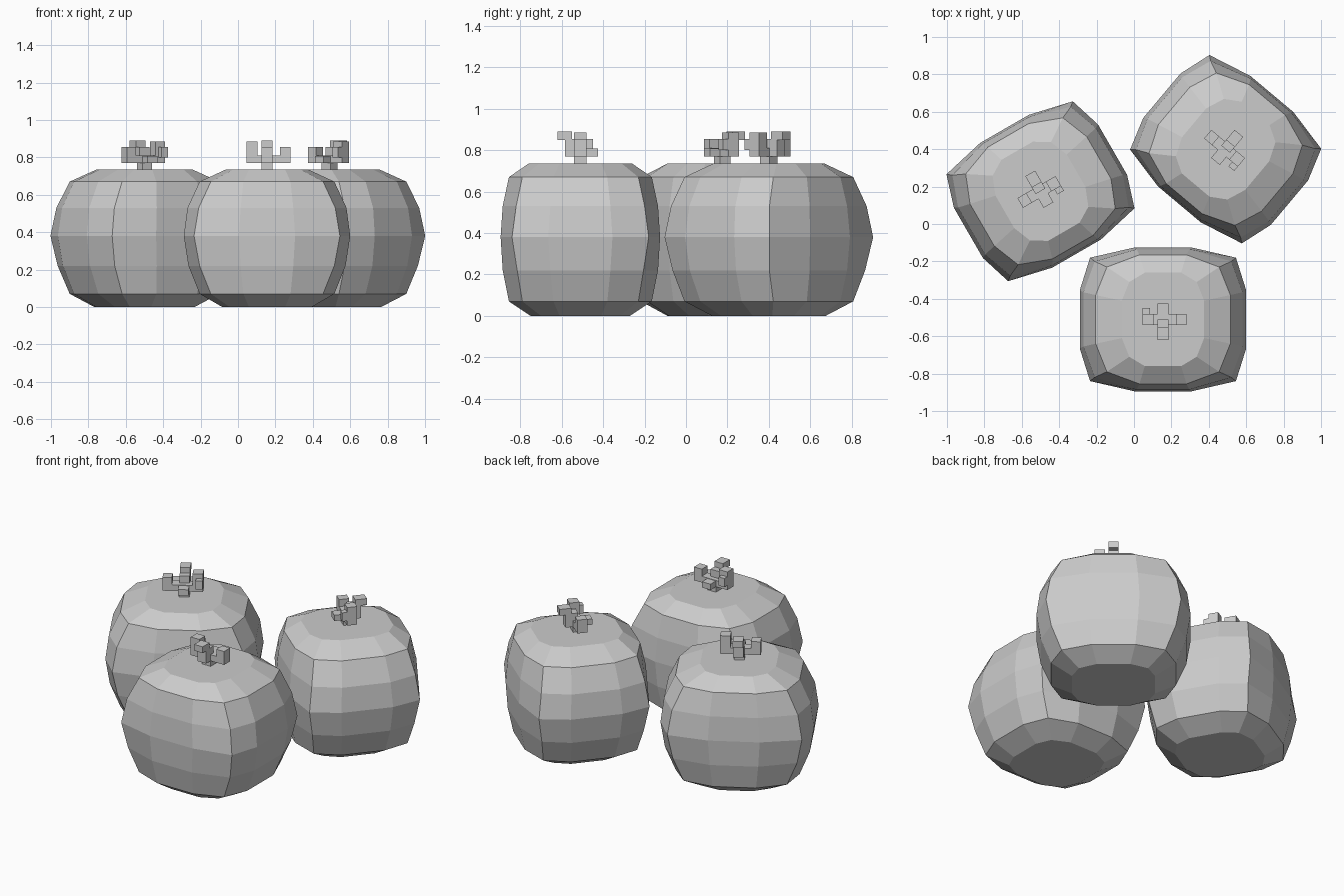
import bpy
import bmesh
from math import radians
from mathutils import Matrix, Vector

default = bpy.data.objects.get("Cube")
if default:
    bpy.data.objects.remove(default, do_unlink=True)

grey = bpy.data.materials.new("plain grey")
grey.use_nodes = True
colour = (0.6, 0.6, 0.6, 1)
grey.diffuse_color = colour
grey.node_tree.nodes["Principled BSDF"].inputs["Base Color"].default_value = colour

# Body rings: height, corner x, corner y, side x, side y, half width of flats
RINGS = [
    (0.00, 0.20, 0.19, 0.24, 0.24, 0.10),
    (0.07, 0.30, 0.28, 0.36, 0.345, 0.13),
    (0.22, 0.36, 0.305, 0.42, 0.375, 0.145),
    (0.38, 0.39, 0.33, 0.445, 0.385, 0.155),
    (0.53, 0.365, 0.31, 0.425, 0.375, 0.145),
    (0.67, 0.30, 0.28, 0.36, 0.345, 0.13),
    (0.735, 0.18, 0.20, 0.22, 0.25, 0.10),
]

# Stem blocks: low corner, high corner
BLOCKS = [
    ((-0.03, -0.03, 0.72), (0.03, 0.03, 0.78)),     # post
    ((-0.11, -0.03, 0.77), (0.125, 0.03, 0.81)),    # crossbar
    ((-0.11, -0.03, 0.77), (-0.05, 0.03, 0.885)),   # tall end
    ((-0.11, -0.03, 0.80), (-0.07, 0.06, 0.855)),   # tall end knob
    ((0.07, -0.03, 0.77), (0.125, 0.03, 0.855)),    # short end
    ((-0.03, -0.075, 0.77), (0.03, 0.0, 0.855)),    # long arm
    ((-0.03, -0.11, 0.85), (0.03, -0.04, 0.89)),    # long arm tip
    ((-0.03, 0.0, 0.77), (0.03, 0.085, 0.807)),     # short arm
]


def finish(bm, name, place):
    bmesh.ops.recalc_face_normals(bm, faces=bm.faces)
    bm.transform(place)
    mesh = bpy.data.meshes.new(name)
    bm.to_mesh(mesh)
    bm.free()
    mesh.materials.append(grey)
    obj = bpy.data.objects.new(name, mesh)
    bpy.context.collection.objects.link(obj)


def outline(cx, cy, sx, sy, flat):
    """Twelve points: one corner and two side points per quadrant."""
    quad = [(sx, flat), (cx, cy), (flat * 0.97, sy)]
    points = []
    for mx, my in ((1, 1), (-1, 1), (-1, -1), (1, -1)):
        part = [(x * mx, y * my) for x, y in quad]
        points += part if mx * my > 0 else part[::-1]
    return points


def build_body(name, place):
    bm = bmesh.new()
    loops = [[bm.verts.new((x, y, z)) for x, y in outline(*shape)]
             for z, *shape in RINGS]
    for low, high in zip(loops, loops[1:]):
        for i in range(len(low)):
            j = (i + 1) % len(low)
            bm.faces.new((low[i], low[j], high[j], high[i]))
    bm.faces.new(loops[0][::-1])
    bm.faces.new(loops[-1])
    finish(bm, name, place)


def build_stem(name, place):
    bm = bmesh.new()
    for low, high in BLOCKS:
        a, b = Vector(low), Vector(high)
        size = Matrix.Diagonal((*(b - a), 1))
        bmesh.ops.create_cube(bm, size=1, matrix=Matrix.Translation((a + b) / 2) @ size)
    finish(bm, name, place)


# Three copies, each turned its own way
for label, x, y, turn in (("front", 0.155, -0.51, 0),
                          ("right", -0.5, 0.175, 210),
                          ("back", 0.49, 0.4, 140)):
    place = Matrix.Translation((x, y, 0)) @ Matrix.Rotation(radians(turn), 4, "Z")
    build_body(label + "_body", place)
    build_stem(label + "_stem", place)
